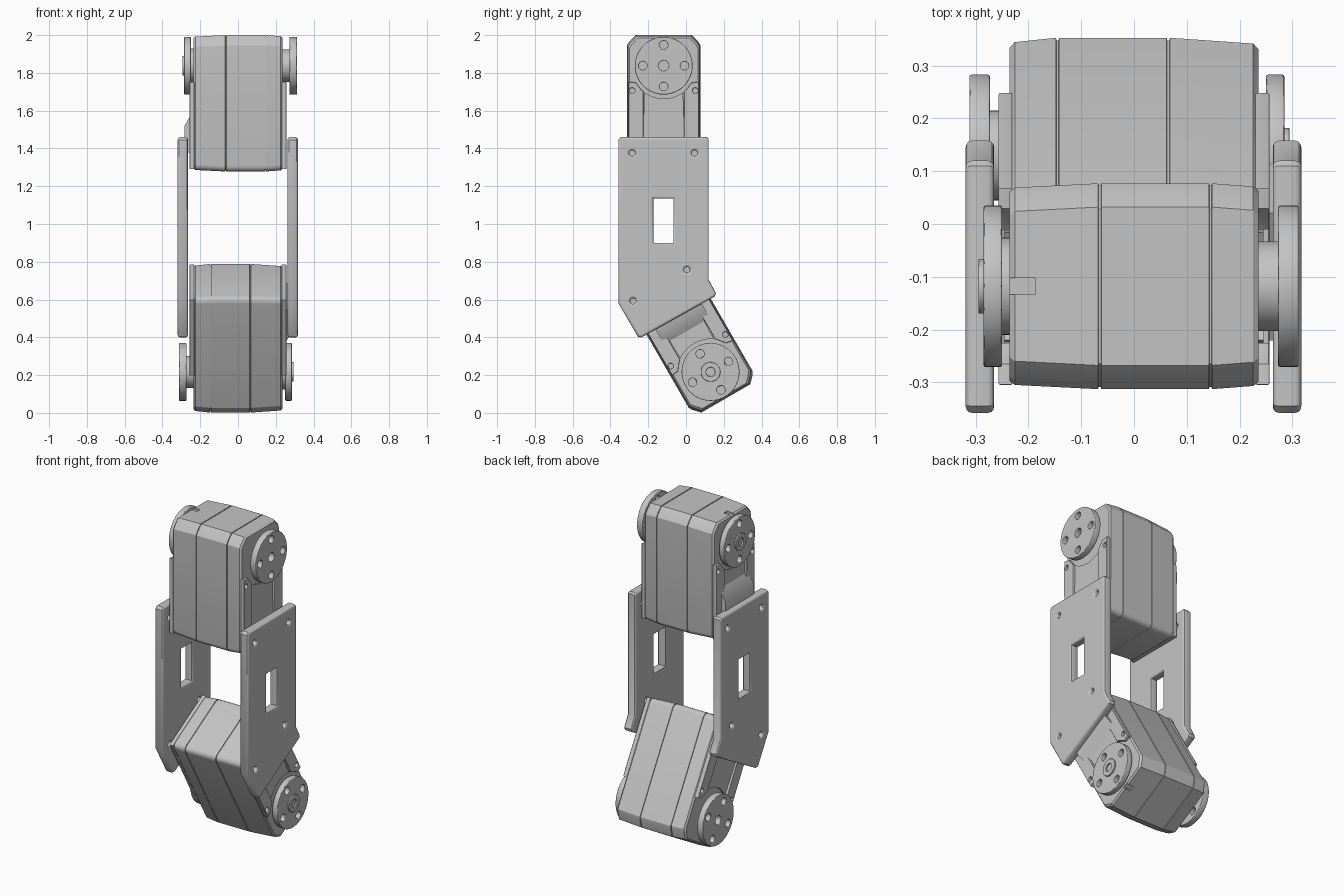
import bpy, bmesh
from math import sin, cos, pi, radians
from mathutils import Matrix, Vector

if "Cube" in bpy.data.objects:
    bpy.data.objects.remove(bpy.data.objects["Cube"])

GREY = (0.55, 0.55, 0.55, 1)
metal = bpy.data.materials.new("mid_grey")
metal.use_nodes = True
metal.diffuse_color = GREY
metal.node_tree.nodes["Principled BSDF"].inputs["Base Color"].default_value = GREY

ALONG_X = Matrix(((0, 0, 1, 0), (1, 0, 0, 0), (0, 1, 0, 0), (0, 0, 0, 1)))
ALONG_Y = Matrix(((1, 0, 0, 0), (0, 0, -1, 0), (0, 1, 0, 0), (0, 0, 0, 1)))
parts = []


def add(name, mesh, place):
    mesh.materials.clear()
    mesh.materials.append(metal)
    ob = bpy.data.objects.new(name, mesh)
    bpy.context.collection.objects.link(ob)
    ob.matrix_world = place
    parts.append(ob)
    return ob


def evaluated_mesh(ob):
    bpy.context.view_layer.update()
    deps = bpy.context.evaluated_depsgraph_get()
    return bpy.data.meshes.new_from_object(ob.evaluated_get(deps))


def circle(u, v, r, n=32):
    return [(u + r * cos(2 * pi * i / n), v + r * sin(2 * pi * i / n)) for i in range(n)]


def rect(u0, u1, v0, v1):
    return [(u0, v0), (u1, v0), (u1, v1), (u0, v1)]


def prism(name, outlines, lo, hi, place, bevel=0.0, axis=ALONG_X):
    """Extrude an outline, with any holes, from lo to hi along an axis."""
    cu = bpy.data.curves.new(name, "CURVE")
    cu.dimensions = "2D"
    cu.fill_mode = "BOTH"
    cu.extrude = (hi - lo) / 2 - bevel
    cu.bevel_depth = bevel
    cu.bevel_resolution = 2
    cu.offset = -bevel
    for pts in outlines:
        sp = cu.splines.new("POLY")
        sp.points.add(len(pts) - 1)
        for p, (u, v) in zip(sp.points, pts):
            p.co = (u, v, 0, 1)
        sp.use_cyclic_u = True
    temp = bpy.data.objects.new(name + "_temp", cu)
    bpy.context.collection.objects.link(temp)
    mesh = evaluated_mesh(temp)
    bpy.data.objects.remove(temp)
    bpy.data.curves.remove(cu)
    mesh.transform(axis @ Matrix.Translation((0, 0, (lo + hi) / 2)))
    return add(name, mesh, place)


def body_outline(inset):
    """Casing section: chamfered at the horn end, rounded at the far end."""
    w, top, bottom, c, r = 0.195 - inset, 0.162 - inset, -0.56 + inset, 0.045, 0.03
    half = [(w - c, top), (w - c / 4, top - c * 0.8), (w, top - c * 1.2)]
    for i in range(5):
        a = -pi / 2 * i / 4
        half.append((w - r + r * cos(a), bottom + r + r * sin(a)))
    return half + [(-y, z) for y, z in reversed(half)]


def casing(name, place):
    """Three-slab casing lofted along x, with a fine groove at each seam."""
    rings = [(-0.236, 0.016), (-0.226, 0.008)]
    for seam in (-0.065, 0.145):
        rings += [(seam - 0.003, 0), (seam - 0.002, 0.004),
                  (seam + 0.002, 0.004), (seam + 0.003, 0)]
    rings += [(0.226, 0.006), (0.236, 0.014)]
    bm = bmesh.new()
    loops = [[bm.verts.new((x, y, z)) for y, z in body_outline(s)] for x, s in rings]
    for a, b in zip(loops, loops[1:]):
        for i in range(len(a)):
            j = (i + 1) % len(a)
            bm.faces.new((a[i], a[j], b[j], b[i]))
    bm.faces.new(loops[0])
    bm.faces.new(loops[-1])
    bmesh.ops.recalc_face_normals(bm, faces=bm.faces)
    mesh = bpy.data.meshes.new(name)
    bm.to_mesh(mesh)
    bm.free()
    ob = add(name, mesh, place)
    # small slot in the end of the casing
    cutter = prism(name + "_slot_cutter", [rect(-0.016, 0.016, 0.145, 0.2)],
                   -0.26, -0.187, place)
    cutter.hide_render = True
    mod = ob.modifiers.new("slot", "BOOLEAN")
    mod.operation = "DIFFERENCE"
    mod.object = cutter
    cut = evaluated_mesh(ob)
    ob.modifiers.clear()
    ob.data = cut
    parts.remove(cutter)
    bpy.data.objects.remove(cutter)


def servo(tag, place):
    """Motor unit; its origin is the horn axis and its casing hangs below."""
    casing(tag + "_casing", place)

    # side frames with screw holes, and the lower panels inside them
    half = [(0.186, -0.085), (0.186, -0.548), (0, -0.548)]
    inner = [(0.108, -0.46), (0.108, -0.137), (0.122, -0.124), (0.147, -0.09)]
    right = half[:2]
    left = [(-y, z) for y, z in reversed(right)]
    frame = right + left + [(-y, z) for y, z in reversed(inner)] + inner
    screws = [circle(s * 0.167, -0.132, 0.015, 16) for s in (-1, 1)]
    arc = [(0.174 * sin(a), -0.174 * cos(a)) for a in (radians(d) for d in range(-36, 37, 6))]
    panel = arc + [(0.112, -0.47), (-0.112, -0.47)]
    for side, s in (("horn", 1), ("idler", -1)):
        lo, hi = sorted((s * 0.23, s * 0.257))
        prism(f"{tag}_{side}_side_frame", [frame] + screws, lo, hi, place, 0.004)
        lo, hi = sorted((s * 0.23, s * 0.245))
        prism(f"{tag}_{side}_side_panel", [panel], lo, hi, place)

    # sloped cable cover on the idler side
    wedge = [(-0.23, -0.25), (-0.245, -0.25), (-0.284, -0.32), (-0.284, -0.46), (-0.23, -0.46)]
    prism(tag + "_cable_cover", [wedge], -0.14, 0.14, place, axis=ALONG_Y)

    # drive horn and idler horn
    ring = [circle(0.11 * cos(a), 0.11 * sin(a), 0.022, 20) for a in (0, pi / 2, pi, 3 * pi / 2)]
    disc = [circle(0, 0, 0.153, 64)] + ring
    bore = circle(0, 0, 0.027, 24)
    prism(tag + "_drive_horn", disc + [bore], 0.273, 0.312, place, 0.004)
    prism(tag + "_drive_hub", [circle(0, 0, 0.085, 48)], 0.23, 0.275, place)
    prism(tag + "_idler_horn", disc, -0.285, -0.25, place, 0.004)
    prism(tag + "_idler_hub", [circle(0, 0, 0.092, 48)], -0.252, -0.23, place)
    prism(tag + "_idler_boss", [circle(0, 0, 0.052, 40), circle(0, 0, 0.024, 24)],
          -0.295, -0.284, place, 0.003)


servo("upper_motor", Matrix.Translation((0, -0.118, 1.838)))
servo("lower_motor", Matrix.Translation((0, 0.13, 0.217))
      @ Matrix.Rotation(radians(30), 4, "X") @ Matrix.Rotation(pi, 4, "Y"))

# side plates joining the two motors
outline = [(-0.358, 1.445), (-0.345, 1.46), (0.11, 1.46), (0.12, 1.45), (0.12, 0.705),
           (0.158, 0.635), (0.153, 0.617), (-0.235, 0.4), (-0.254, 0.402), (-0.358, 0.58)]
window = rect(-0.172, -0.067, 0.9, 1.135)
holes = [circle(y, z, 0.015, 20)
         for y, z in ((-0.285, 1.375), (0.045, 1.375), (0.005, 0.757), (-0.28, 0.592))]
for side, centre in (("right", -0.292), ("left", 0.29)):
    prism(side + "_side_plate", [outline, window] + holes,
          centre - 0.027, centre + 0.027, Matrix.Identity(4), 0.012)

# smooth rounded faces, keep edges sharp
bpy.ops.object.select_all(action="DESELECT")
for ob in parts:
    ob.select_set(True)
bpy.context.view_layer.objects.active = parts[0]
bpy.ops.object.shade_smooth_by_angle(angle=radians(30))
